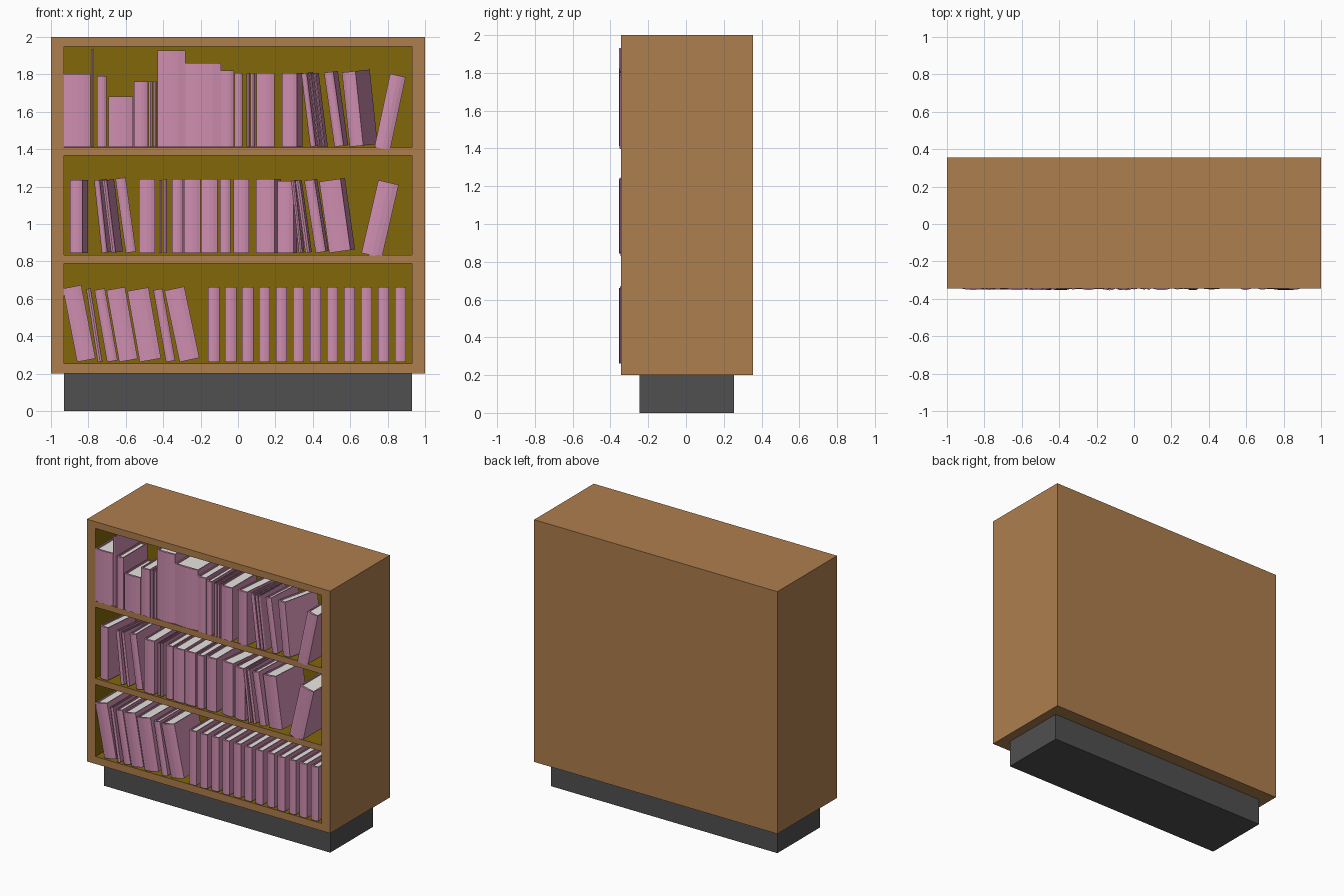
import bpy, bmesh, random
from math import radians, sin
from mathutils import Matrix

if "Cube" in bpy.data.objects:
    bpy.data.objects.remove(bpy.data.objects["Cube"])

random.seed(4)


def mat(name, rgb):
    m = bpy.data.materials.new(name)
    m.diffuse_color = (*rgb, 1)
    m.use_nodes = True
    m.node_tree.nodes["Principled BSDF"].inputs["Base Color"].default_value = m.diffuse_color
    return m


WOOD = mat("wood", (.42, .21, .075))
LINING = mat("lining", (.22, .135, .003))
COVER = mat("cover", (.62, .27, .43))
PAPER = mat("paper", (.8, .78, .75))
PLINTH = mat("plinth_grey", (.08, .08, .08))


def finish(bm, name, mats):
    bmesh.ops.recalc_face_normals(bm, faces=bm.faces)
    me = bpy.data.meshes.new(name)
    bm.to_mesh(me)
    bm.free()
    for m in mats:
        me.materials.append(m)
    ob = bpy.data.objects.new(name, me)
    bpy.context.collection.objects.link(ob)
    return ob


def prism(bm, outline, z0, z1, index=0):
    """Extrude an XY outline upwards."""
    f = bm.faces.new([bm.verts.new((x, y, z0)) for x, y in outline])
    f.material_index = index
    top = bmesh.ops.extrude_face_region(bm, geom=[f], use_keep_orig=True)["geom"]
    bmesh.ops.translate(bm, vec=(0, 0, z1 - z0),
                        verts=[v for v in top if isinstance(v, bmesh.types.BMVert)])
    for g in bm.faces:
        if all(v in f.verts or v in top for v in g.verts):
            g.material_index = index


def rect(x0, x1, y0, y1):
    return [(x0, y0), (x1, y0), (x1, y1), (x0, y1)]


# Plinth
bm = bmesh.new()
prism(bm, rect(-.93, .93, -.245, .255), 0, .2)
finish(bm, "plinth", [PLINTH])

# Cabinet: front grid, body pulled back from its rim, three lined recesses
FRONT, BACK, RECESS = -.345, .355, .42
xs = [-1, -.93, .93, 1]
zs = [.2, .255, .79, .835, 1.365, 1.41, 1.95, 2]
bm = bmesh.new()
grid = [[bm.verts.new((x, FRONT, z)) for x in xs] for z in zs]
pockets = []
for j in range(7):
    for i in range(3):
        f = bm.faces.new((grid[j][i], grid[j][i + 1], grid[j + 1][i + 1], grid[j + 1][i]))
        if i == 1 and j in (1, 3, 5):
            pockets.append(f)
rim = [e for e in bm.edges if e.is_boundary]
new = bmesh.ops.extrude_edge_only(bm, edges=rim)["geom"]
bmesh.ops.translate(bm, vec=(0, BACK - FRONT, 0),
                    verts=[v for v in new if isinstance(v, bmesh.types.BMVert)])
bmesh.ops.contextual_create(bm, geom=[e for e in new if isinstance(e, bmesh.types.BMEdge)])
for f in bm.faces:
    f.material_index = 0
for f in pockets:
    old = list(f.verts)
    inner = [bm.verts.new(v.co + Matrix.Translation((0, RECESS, 0)).translation) for v in old]
    bm.faces.remove(f)
    bm.faces.new(inner).material_index = 1
    for k in range(4):
        n = (k + 1) % 4
        bm.faces.new((old[k], old[n], inner[n], inner[k])).material_index = 1
finish(bm, "cabinet", [WOOD, LINING])


# Book: C-shaped cover with a gently rounded spine, and a recessed page block
def book(name, x, z, w, h, lean=0, yaw=0, depth=.29):
    t = min(.008, w * .2)
    bm = bmesh.new()
    spine = [(w * k / 4, .009 * (k / 2 - 1) ** 2) for k in range(5)]
    inside = .009 + t
    prism(bm, spine + [(w, depth), (w - t, depth), (w - t, inside),
                       (t, inside), (t, depth), (0, depth)], 0, h)
    prism(bm, rect(t, w - t, inside, depth - .01), .01, h - .01, 1)
    ob = finish(name=name, bm=bm, mats=[COVER, PAPER])
    y = random.uniform(-.355, -.345) + w * sin(radians(abs(yaw)))
    ob.matrix_world = (Matrix.Translation((x, y, z))
                       @ Matrix.Rotation(radians(lean), 4, 'Y')
                       @ Matrix.Rotation(radians(yaw), 4, 'Z'))


# Each book: left edge, width, height, lean, turn
top_row = [
    (-.93, .142, .39), (-.785, .015, .52), (-.755, .053, .38), (-.693, .132, .27),
    (-.556, .075, .35), (-.478, .02, .35), (-.455, .02, .35), (-.43, .15, .515),
    (-.28, .19, .45), (-.09, .068, .41), (-.02, .045, .395), (.045, .018, .395),
    (.068, .022, .395), (.1, .095, .395), (.235, .08, .395, 0, -6),
    (.385, .03, .395, -7, -7), (.425, .014, .395, -7, -3), (.45, .015, .395, -7, -3),
    (.515, .05, .4, -8, -5), (.595, .075, .4, -6, -16), (.73, .085, .4, 12)]
middle_row = [
    (-.9, .068, .39, 0, -6), (-.73, .03, .39, -6, -8), (-.68, .025, .39, -7, -8),
    (-.6, .055, .4, -8), (-.53, .085, .395), (-.422, .016, .39), (-.4, .02, .395),
    (-.353, .058, .395), (-.288, .088, .395), (-.197, .088, .395), (-.097, .058, .395),
    (-.025, .085, .395), (.096, .1, .395, 0, -7), (.21, .085, .385, 0, -4),
    (.325, .02, .39, -6, -2), (.36, .025, .39, -8, -2), (.415, .055, .39, -9, -3),
    (.487, .115, .385, -8, -5), (.66, .112, .4, 13)]
bottom_row = [
    (-.86, .1, .4, -11), (-.75, .025, .395, -9), (-.7, .057, .39, -10),
    (-.635, .1, .39, -10), (-.525, .115, .385, -10), (-.385, .05, .39, -10),
    (-.312, .108, .39, -12)]
bottom_row += [(-.16 + .0908 * i, .06, .4) for i in range(12)]

for row, z, items in (("top", 1.412, top_row), ("middle", .845, middle_row),
                      ("bottom", .262, bottom_row)):
    for n, (x, *rest) in enumerate(items):
        book(f"{row}_book_{n + 1}", x, z, *rest)
